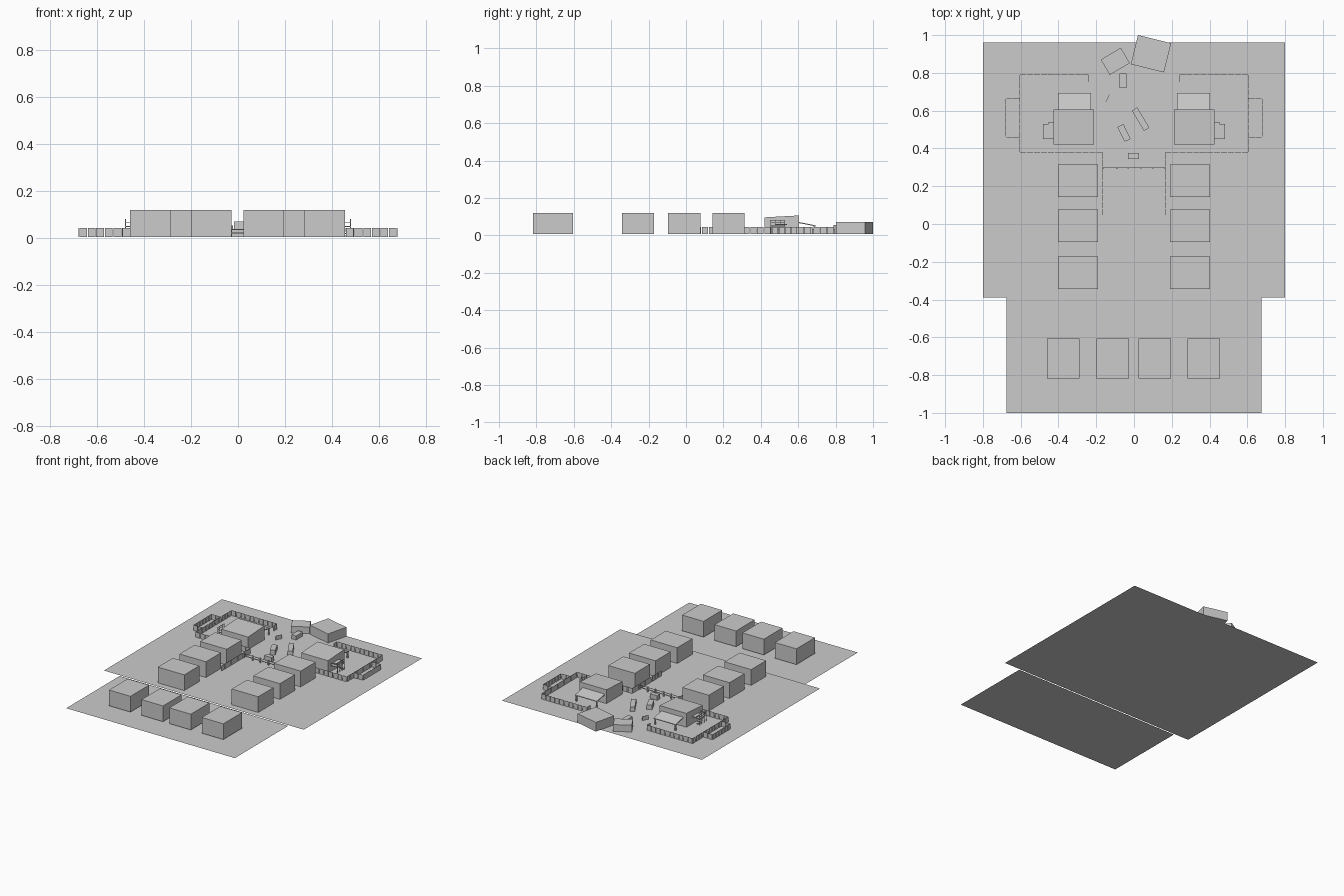
import bpy, bmesh, math
from mathutils import Vector, Matrix

if "Cube" in bpy.data.objects:
    bpy.data.objects.remove(bpy.data.objects["Cube"])

G = 0.006  # upper ground level


def finish(name, bm):
    me = bpy.data.meshes.new(name)
    bm.to_mesh(me)
    bm.free()
    ob = bpy.data.objects.new(name, me)
    bpy.context.collection.objects.link(ob)
    return ob


def add_box(bm, c, s, rot=0.0):
    m = Matrix.Translation(c) @ Matrix.Rotation(rot, 4, 'Z') @ Matrix.Diagonal((*s, 1))
    bmesh.ops.create_cube(bm, size=1, matrix=m)


def box(name, x0, x1, y0, y1, z0, z1):
    bm = bmesh.new()
    add_box(bm, ((x0+x1)/2, (y0+y1)/2, (z0+z1)/2), (x1-x0, y1-y0, z1-z0))
    return finish(name, bm)


def turned_box(name, c, w, d, z0, z1, deg):
    bm = bmesh.new()
    add_box(bm, (c[0], c[1], (z0+z1)/2), (w, d, z1-z0), math.radians(deg))
    return finish(name, bm)


def sheet(name, pts, z):
    bm = bmesh.new()
    bm.faces.new([bm.verts.new((x, y, z)) for x, y in pts])
    return finish(name, bm)


def prism(name, profile, x0, x1):
    """Extrude a (y, z) profile along x."""
    bm = bmesh.new()
    f = bm.faces.new([bm.verts.new((x0, y, z)) for y, z in profile])
    r = bmesh.ops.extrude_face_region(bm, geom=[f])
    bmesh.ops.translate(bm, vec=(x1-x0, 0, 0),
                        verts=[v for v in r['geom'] if isinstance(v, bmesh.types.BMVert)])
    bmesh.ops.recalc_face_normals(bm, faces=bm.faces)
    return finish(name, bm)


def fence(name, path, h=0.038, pitch=0.036, thick=0.002):
    """Row of separate flat panels along a polyline."""
    bm = bmesh.new()
    for a, b in zip(path, path[1:]):
        a, b = Vector(a), Vector(b)
        d = b - a
        n = max(1, round(d.length / pitch))
        step = d.length / n
        for i in range(n):
            p = a + d * ((i + 0.5) / n)
            add_box(bm, (p.x, p.y, G + h/2), (step * 0.88, thick, h), math.atan2(d.y, d.x))
    return finish(name, bm)


# Ground sheets
sheet("front_ground", [(-.675, -1), (.675, -1), (.675, -.39), (-.675, -.39)], 0)
sheet("main_ground", [(-.8, -.39), (.8, -.39), (.8, .96), (-.8, .96)], G)

# Central path ending in a round plaza
arc = [(0.15*math.cos(math.radians(a)), 0.53 + 0.15*math.sin(math.radians(a)))
       for a in range(-45, 226, 15)]
sheet("plaza_path", [(-.06, -.37), (.06, -.37), (.06, .38)] + arc + [(-.06, .38)], G + 0.0008)

# Front row of houses
for i, x in enumerate((-.374, -.1135, .109, .369)):
    box(f"front_house_{i}", x-.086, x+.086, -.818, -.605, .006, .12)

for side, s in (("left", -1), ("right", 1)):
    def mbox(name, x0, x1, y0, y1, z0, z1):
        a, b = sorted((s*x0, s*x1))
        return box(f"{side}_{name}", a, b, y0, y1, z0, z1)

    # Street houses
    for i, y in enumerate((-.257, -.009, .228)):
        mbox(f"street_house_{i}", .19, .402, y-.086, y+.086, G, .12)

    # Hall with a shallow pitched roof and lower porch
    a, b = sorted((s*.213, s*.427))
    prism(f"{side}_hall", [(.42, G), (.605, G), (.605, .106), (.51, .101), (.42, .096)], a, b)
    a, b = sorted((s*.227, s*.402))
    prism(f"{side}_porch_roof", [(.605, .065), (.694, .048), (.694, .053), (.605, .071)], a, b)
    for i, x in enumerate((.233, .396)):
        mbox(f"porch_post_{i}", x-.004, x+.004, .682, .69, G, .05)

    # Side landing with stairs and railing
    mbox("landing", .427, .48, .45, .475, .048, .053)
    mbox("landing_wing", .452, .48, .475, .53, .048, .053)
    mbox("landing_top_step", .427, .452, .475, .54, .056, .06)
    for i in range(4):
        mbox(f"stair_{i}", .455, .48, .478+.013*i, .49+.013*i, .038-.01*i, .042-.01*i)
    for i, y in enumerate((.452, .478, .504, .528)):
        mbox(f"rail_post_{i}", .478, .481, y-.0015, y+.0015, G, .082)
    mbox("rail_top", .478, .481, .45, .53, .079, .082)
    mbox("rail_mid", .478, .481, .45, .53, .066, .068)
    mbox("rail_end", .427, .48, .45, .452, .066, .068)

    # Yard fences
    fence(f"{side}_yard_fence",
          [(s*x, y) for x, y in ((.165, .045), (.165, .38), (.605, .38), (.605, .79), (.24, .79), (.24, .75))])
    fence(f"{side}_pen_fence",
          [(s*x, y) for x, y in ((.605, .665), (.678, .665), (.678, .46), (.605, .46))])

# Gate across the path
bm = bmesh.new()
for z in (.022, .036):
    add_box(bm, (0, .298, z), (.33, .003, .003))
for x in (-.163, -.09, -.03, .036, .098, .163):
    add_box(bm, (x, .298, G + .018), (.008, .008, .036))
finish("gate", bm)

# Tilted buildings at the back
turned_box("back_large_house", (.09, .9015), .181, .159, G, .072, -14)
turned_box("back_small_house", (-.099, .861), .123, .094, G, .055, 30.5)

# Plaza stalls and signs
turned_box("stall_small", (-.053, .482), .036, .087, G, .04, 26)
turned_box("stall_long", (.035, .555), .033, .125, G, .04, 31)
box("stall_back", -.077, -.04, .72, .797, G, .035)
turned_box("sign_board", (-.14, .665), .003, .045, G, .035, -27)
box("entrance_counter", -.032, .026, .345, .375, G, .04)
